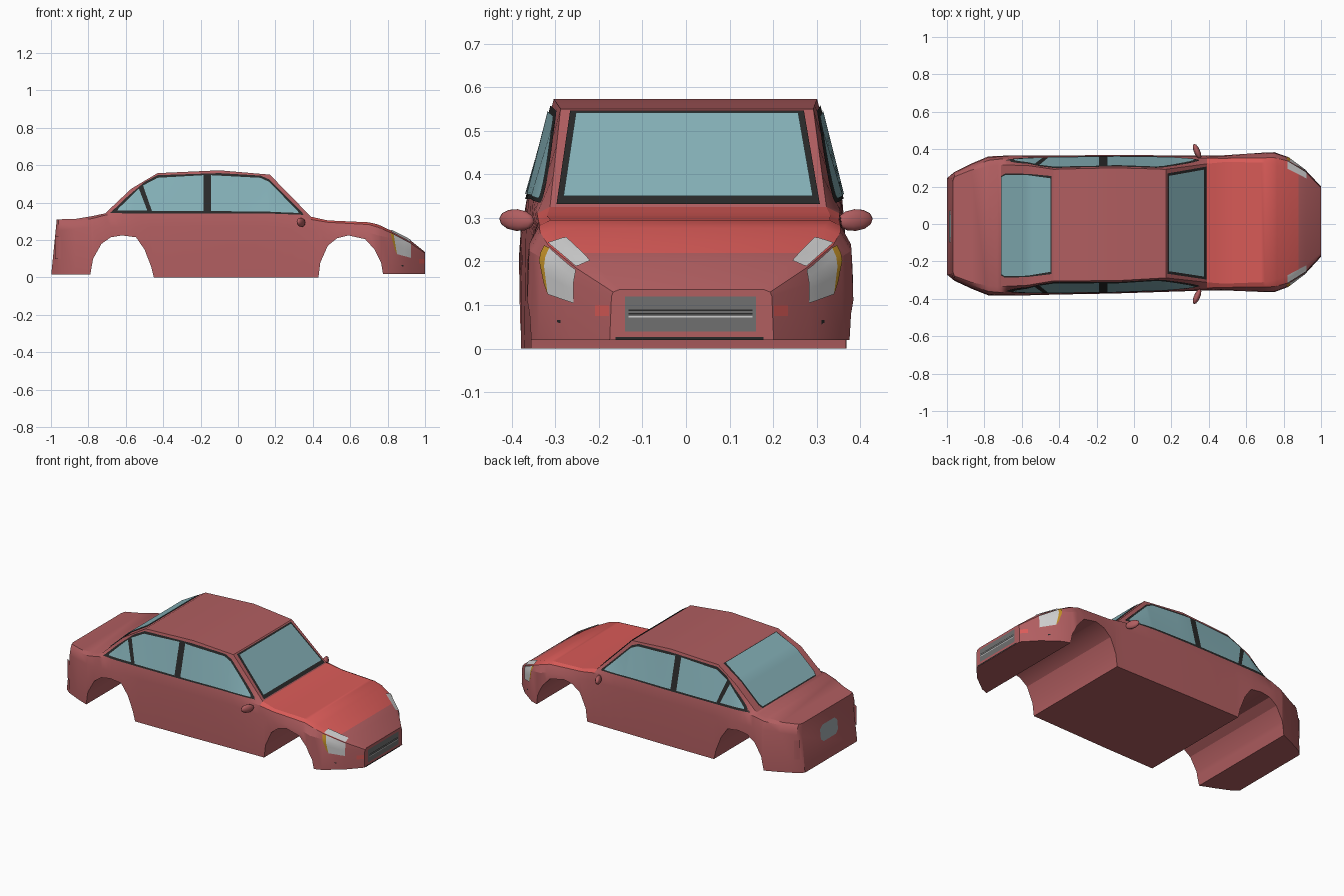
import bpy, bmesh, math
from mathutils import Vector

if "Cube" in bpy.data.objects:
    bpy.data.objects.remove(bpy.data.objects["Cube"])

def material(name, r, g, b):
    m = bpy.data.materials.new(name)
    m.diffuse_color = (r, g, b, 1)
    m.use_nodes = True
    m.node_tree.nodes["Principled BSDF"].inputs["Base Color"].default_value = m.diffuse_color
    return m

RED = material("body red", .44, .112, .118)
BRIGHT = material("hood bright red", .70, .105, .098)
GLASS = material("window glass", .235, .44, .48)
BLACK = material("black trim", .022, .022, .022)
LAMP = material("lamp white", .62, .62, .62)
AMBER = material("amber", .52, .27, .02)
GREY = material("grille grey", .16, .16, .16)
PLATE = material("plate grey", .36, .41, .43)

# Stations along the car: x, side half-width, shoulder z, belt half-width, belt z, top half-width, top z
ST = [
    (-1.0, .255, .23, .25, .29, .24, .31),
    (-.96, .287, .25, .275, .295, .265, .311),
    (-.87, .33, .26, .315, .30, .30, .313),
    (-.78, .367, .27, .35, .315, .32, .328),
    (-.71, .37, .27, .357, .333, .325, .343),
    (-.57, .37, .27, .359, .338, .32, .475),
    (-.43, .368, .27, .36, .34, .298, .558),
    (-.10, .366, .27, .36, .34, .302, .573),
    (.17, .361, .27, .353, .34, .29, .55),
    (.39, .357, .26, .347, .31, .317, .325),
    (.48, .357, .25, .345, .295, .325, .305),
    (.70, .369, .24, .345, .283, .32, .295),
    (.75, .37, .225, .345, .268, .31, .283),
    (.82, .345, .21, .327, .238, .29, .25),
    (.92, .27, .15, .264, .185, .23, .20),
    (1.0, .184, .12, .18, .13, .165, .136),
]
# Underside line with both wheel arches
BOTTOM = [(-1, .015), (-.79, .015), (-.775, .10), (-.73, .18), (-.68, .215), (-.62, .225),
          (-.545, .215), (-.50, .15), (-.465, .06), (-.45, 0), (.43, 0), (.44, .08), (.48, .17),
          (.53, .21), (.59, .225), (.68, .205), (.73, .15), (.765, .08), (.775, .02), (1, .02)]

def interp(table, x):
    x = max(table[0][0], min(table[-1][0], x))
    for a, b in zip(table, table[1:]):
        if x <= b[0]:
            t = (x - a[0]) / (b[0] - a[0])
            return [p + (q - p) * t for p, q in zip(a, b)][1:]

def build(name, verts, faces, mats, rule=None, sheet=False):
    """Make an object; the whole car is very slightly skewed in plan."""
    me = bpy.data.meshes.new(name)
    me.from_pydata([(x, y + .013 * x, z) for x, y, z in verts], [], faces)
    for m in mats:
        me.materials.append(m)
    if rule:
        for i, p in enumerate(me.polygons):
            p.material_index = rule(i)
    bm = bmesh.new()
    bm.from_mesh(me)
    if sheet:   # face plates away from the car's middle
        for f in bm.faces:
            f.normal_update()
            c = f.calc_center_median()
            if f.normal.dot(c - Vector((c.x * .6, 0, .1))) < 0:
                f.normal_flip()
    else:
        bmesh.ops.recalc_face_normals(bm, faces=bm.faces)
    bm.to_mesh(me)
    bm.free()
    ob = bpy.data.objects.new(name, me)
    bpy.context.collection.objects.link(ob)
    bpy.ops.object.select_all(action='DESELECT')
    ob.select_set(True)
    bpy.context.view_layer.objects.active = ob
    bpy.ops.object.shade_smooth_by_angle(angle=math.radians(25))
    return ob

# Body shell: eight-point rings lofted along x
xs = sorted({s[0] for s in ST} | {b[0] for b in BOTTOM} | {.88, .25, .32, -.64, -.5, -.3, .05})
verts, faces, hood = [], [], set()
for x in xs:
    w, zs, wb, zb, wr, zr = interp(ST, x)
    half = [(w + .004, interp(BOTTOM, x)[0]), (w, zs), (wb, zb), (wr, zr)]
    for y, z in half + [(-y, z) for y, z in reversed(half)]:
        verts.append((x + (.1 * z if x == -1 else 0), y, z))
for i in range(len(xs) - 1):
    for j in range(8):
        k = (j + 1) % 8
        if j in (2, 3, 4) and .39 < (xs[i] + xs[i + 1]) / 2 < .88:
            hood.add(len(faces))
        faces.append((i * 8 + j, i * 8 + k, i * 8 + 8 + k, i * 8 + 8 + j))
n = len(verts)
faces += [tuple(range(8)), tuple(range(n - 8, n))]
build("car_body", verts, faces, [RED, BRIGHT], lambda i: int(i in hood))

# Surface maps: a 2D point on the body to 3D
def side(sign, off):
    def f(x, z):
        w, zs, wb, zb, wr, zr = interp(ST, x)
        return (x, sign * (interp([(0, w), (zs, w), (zb, wb), (zr, wr)], z)[0] + off), z)
    return f

def top(sign, off):
    def f(x, y):
        w, zs, wb, zb, wr, zr = interp(ST, x)
        return (x, sign * y, interp([(0, zr), (wr, zr), (wb, zb)], abs(y))[0] + off)
    return f

def front(off):
    return lambda y, z: (1 + off, y, z)

def rear(off):
    return lambda y, z: (-1 + .1 * z - off, y, z)

def plate(name, cols, fmap, mat, k=5):
    """Thin painted plate: columns of (start, end) points, subdivided and laid on the body."""
    dense = []
    for (a, b), (c, d) in zip(cols, cols[1:]):
        for i in range(k):
            t = i / k
            dense.append((Vector(a).lerp(Vector(c), t), Vector(b).lerp(Vector(d), t)))
    dense.append((Vector(cols[-1][0]), Vector(cols[-1][1])))
    vs = [fmap(*a.lerp(b, j / k)) for a, b in dense for j in range(k + 1)]
    m = k + 1
    fs = [(i * m + j, i * m + j + 1, i * m + m + j + 1, i * m + m + j)
          for i in range(len(dense) - 1) for j in range(k)]
    build(name, vs, fs, [mat], sheet=True)

def rect(a0, a1, b0, b1):
    return [((a0, b0), (a0, b1)), ((a1, b0), (a1, b1))]

for s, tag in ((1, "left"), (-1, "right")):
    # Side windows
    plate("window_frame_" + tag, [
        ((-.685, .345), (-.675, .352)), ((-.60, .343), (-.60, .425)), ((-.5, .343), (-.5, .51)),
        ((-.43, .343), (-.43, .547)), ((-.1, .343), (-.1, .558)), ((.12, .343), (.12, .545)),
        ((.165, .342), (.165, .525)), ((.35, .335), (.345, .345))], side(s, .004), BLACK)
    plate("quarter_glass_" + tag, [((-.645, .358), (-.64, .368)), ((-.56, .358), (-.56, .447)),
                                   ((-.485, .358), (-.53, .475))], side(s, .0075), GLASS)
    plate("rear_door_glass_" + tag, [((-.46, .355), (-.508, .492)), ((-.42, .355), (-.43, .533)),
                                     ((-.185, .355), (-.185, .547))], side(s, .0075), GLASS)
    plate("front_door_glass_" + tag, [
        ((-.145, .355), (-.145, .547)), ((.12, .353), (.12, .533)), ((.165, .352), (.165, .512)),
        ((.2, .35), (.2, .477)), ((.325, .345), (.32, .355))], side(s, .0075), GLASS)
    # Headlamps wrap from the corner onto the top of the wing
    plate("headlamp_" + tag, [((.85, .125), (.832, .232)), ((.925, .105), (.925, .181))],
          side(s, .006), LAMP)
    plate("headlamp_top_" + tag, [((.82, .285), (.82, .328)), ((.922, .232), (.922, .265))],
          top(s, .006), LAMP)
    plate("indicator_" + tag, [((.838, .15), (.815, .238)), ((.85, .125), (.832, .232))],
          side(s, .006), AMBER)
    # Bumper marks and fog lamp hole
    plate("bumper_mark_" + tag, rect(.968, .998, .075, .10), side(s, .003), BRIGHT)
    plate("fog_hole_" + tag, rect(.875, .885, .053, .066), side(s, .003), BLACK)
    # Tail lamp raised panel
    plate("tail_lamp_" + tag, rect(-.978, -.95, .10, .22), side(s, .008), RED)
    # Door mirror
    bpy.ops.mesh.primitive_uv_sphere_add(segments=10, ring_count=6, radius=1,
                                         location=(.337, s * .388, .295))
    mirror = bpy.context.object
    mirror.name = "door_mirror_" + tag
    mirror.scale = (.017, .044, .025)
    mirror.rotation_euler = (s * .08, 0, s * .4)
    mirror.data.materials.append(RED)
    bpy.ops.object.shade_smooth_by_angle(angle=math.radians(40))

# Windscreen and rear window
plate("windscreen_frame", [((.178, -.268), (.178, .268)), ((.388, -.302), (.388, .302))], top(1, .005), BLACK)
plate("windscreen_glass", [((.188, -.255), (.188, .255)), ((.375, -.286), (.375, .286))], top(1, .010), GLASS)
plate("rear_window_frame", [((-.712, -.265), (-.712, .265)), ((-.69, -.278), (-.69, .278)),
                            ((-.57, -.276), (-.57, .276)), ((-.44, -.262), (-.44, .262))], top(1, .005), BLACK)
plate("rear_window_glass", [((-.708, -.26), (-.708, .26)), ((-.69, -.27), (-.69, .27)),
                            ((-.57, -.269), (-.57, .269)), ((-.447, -.25), (-.447, .25))], top(1, .010), GLASS)

# Front grille with bars and lower lip
plate("grille", rect(-.153, .147, .04, .12), front(.002), GREY, 1)
for z, mat in ((.088, BLACK), (.08, BLACK), (.073, LAMP)):
    plate("grille_bar", rect(-.145, .14, z - .0015, z + .0015), front(.004), mat, 1)
plate("bumper_lip", rect(-.175, .165, .02, .027), front(.002), BLACK, 1)

# Rear plate with clipped corners
plate("rear_plate", [((-.085, .155), (-.085, .215)), ((-.06, .135), (-.06, .235)),
                     ((.06, .135), (.06, .235)), ((.085, .155), (.085, .215))], rear(.003), PLATE, 1)
